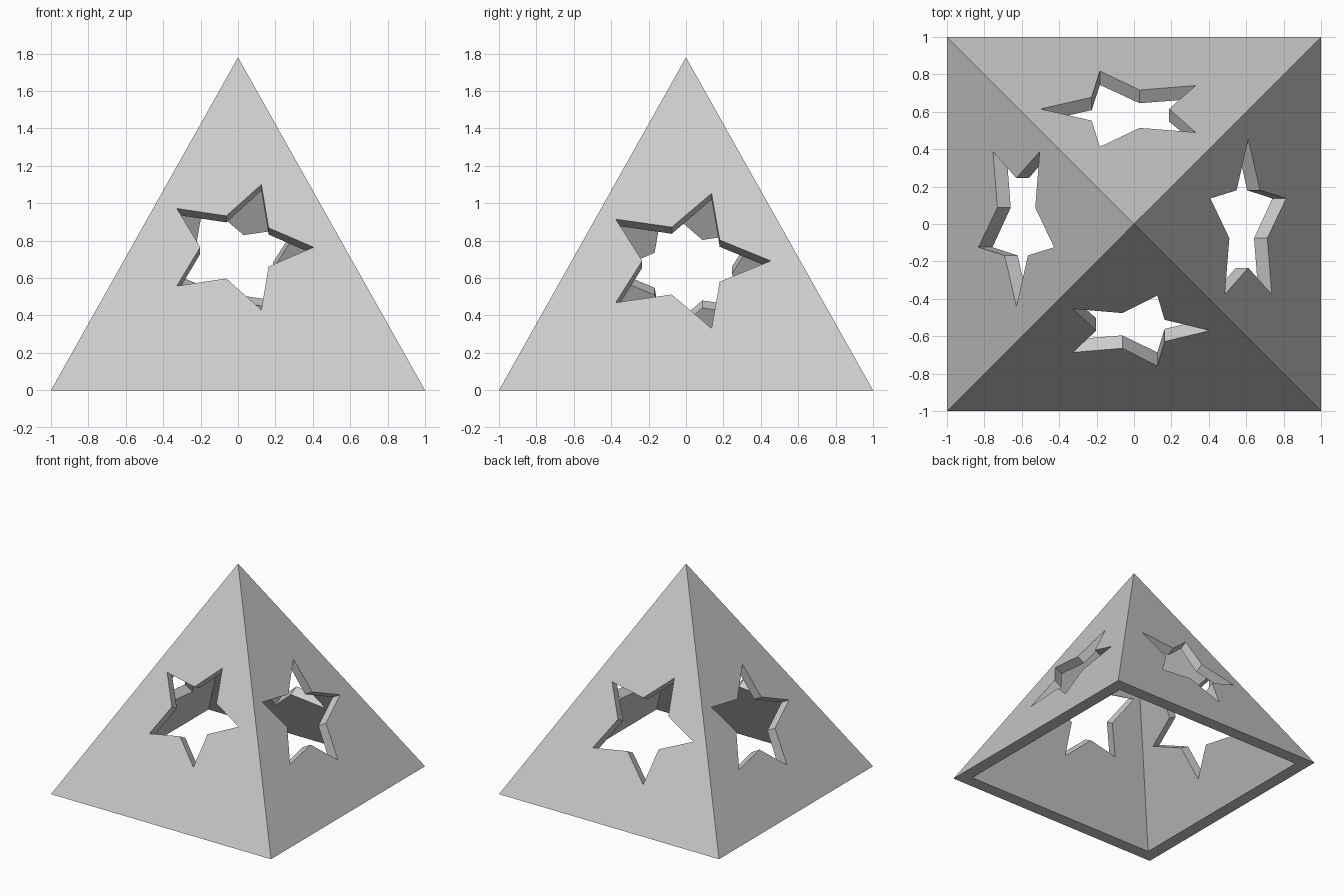
import bpy, bmesh
from math import pi, sin, cos
from mathutils import Vector, Matrix

HEIGHT = 1.78
INNER_HALF, INNER_HEIGHT = 0.895, 1.67

cube = bpy.data.objects.get("Cube")
if cube:
    bpy.data.objects.remove(cube, do_unlink=True)

grey = bpy.data.materials.new("plain grey")
grey.use_nodes = True
colour = (0.6, 0.6, 0.6, 1)
grey.diffuse_color = colour
grey.node_tree.nodes["Principled BSDF"].inputs["Base Color"].default_value = colour


def make_object(name, bm):
    bmesh.ops.recalc_face_normals(bm, faces=bm.faces)
    mesh = bpy.data.meshes.new(name)
    bm.to_mesh(mesh)
    bm.free()
    mesh.materials.append(grey)
    obj = bpy.data.objects.new(name, mesh)
    bpy.context.collection.objects.link(obj)
    return obj


def pyramid_sides(bm, half, height):
    """Four sloping faces; returns the base corners."""
    base = [bm.verts.new((half * x, half * y, 0))
            for x, y in ((-1, -1), (1, -1), (1, 1), (-1, 1))]
    apex = bm.verts.new((0, 0, height))
    for i in range(4):
        bm.faces.new((base[i], base[(i + 1) % 4], apex))
    return base


def star_cutter(turn, shift, z, radius, stretch):
    """Star prism square to one sloping face, its tip pointing sideways."""
    normal = Vector((0, -HEIGHT, 1)).normalized()
    across = Vector((1, 0, 0))
    up = normal.cross(across)
    centre = Vector((shift, z / HEIGHT - 1, z))
    spin = Matrix.Rotation(turn * pi / 2, 3, 'Z')
    bm = bmesh.new()
    ring = []
    for i in range(10):
        r = radius if i % 2 == 0 else radius / 2
        a = i * pi / 5
        point = centre + across * r * cos(a) + up * r * stretch * sin(a) + normal * 0.2
        ring.append(bm.verts.new(spin @ point))
    face = bm.faces.new(ring)
    grown = bmesh.ops.extrude_face_region(bm, geom=[face], use_keep_orig=True)
    moved = [v for v in grown["geom"] if isinstance(v, bmesh.types.BMVert)]
    bmesh.ops.translate(bm, verts=moved, vec=spin @ normal * -0.42)
    return make_object("star_cutter", bm)


# Hollow pyramid, open underneath with a flat rim
bm = bmesh.new()
outer = pyramid_sides(bm, 1, HEIGHT)
inner = pyramid_sides(bm, INNER_HALF, INNER_HEIGHT)
for i in range(4):
    j = (i + 1) % 4
    bm.faces.new((outer[i], outer[j], inner[j], inner[i]))
shell = make_object("pyramid_shell", bm)

# Star windows: quarter turn, sideways shift, centre height, radius, stretch
stars = [
    (0, 0, 0.765, 0.404, 1),
    (1, -0.005, 0.692, 0.458, 0.95),
    (2, 0.041, 0.685, 0.458, 0.95),
    (3, -0.017, 0.66, 0.457, 0.95),
]
bpy.context.view_layer.objects.active = shell
for star in stars:
    cutter = star_cutter(*star)
    cutter.hide_render = True
    cut = shell.modifiers.new("star window", 'BOOLEAN')
    cut.operation = 'DIFFERENCE'
    cut.solver = 'EXACT'
    cut.object = cutter
    bpy.ops.object.modifier_apply(modifier=cut.name)
    bpy.data.objects.remove(cutter, do_unlink=True)
